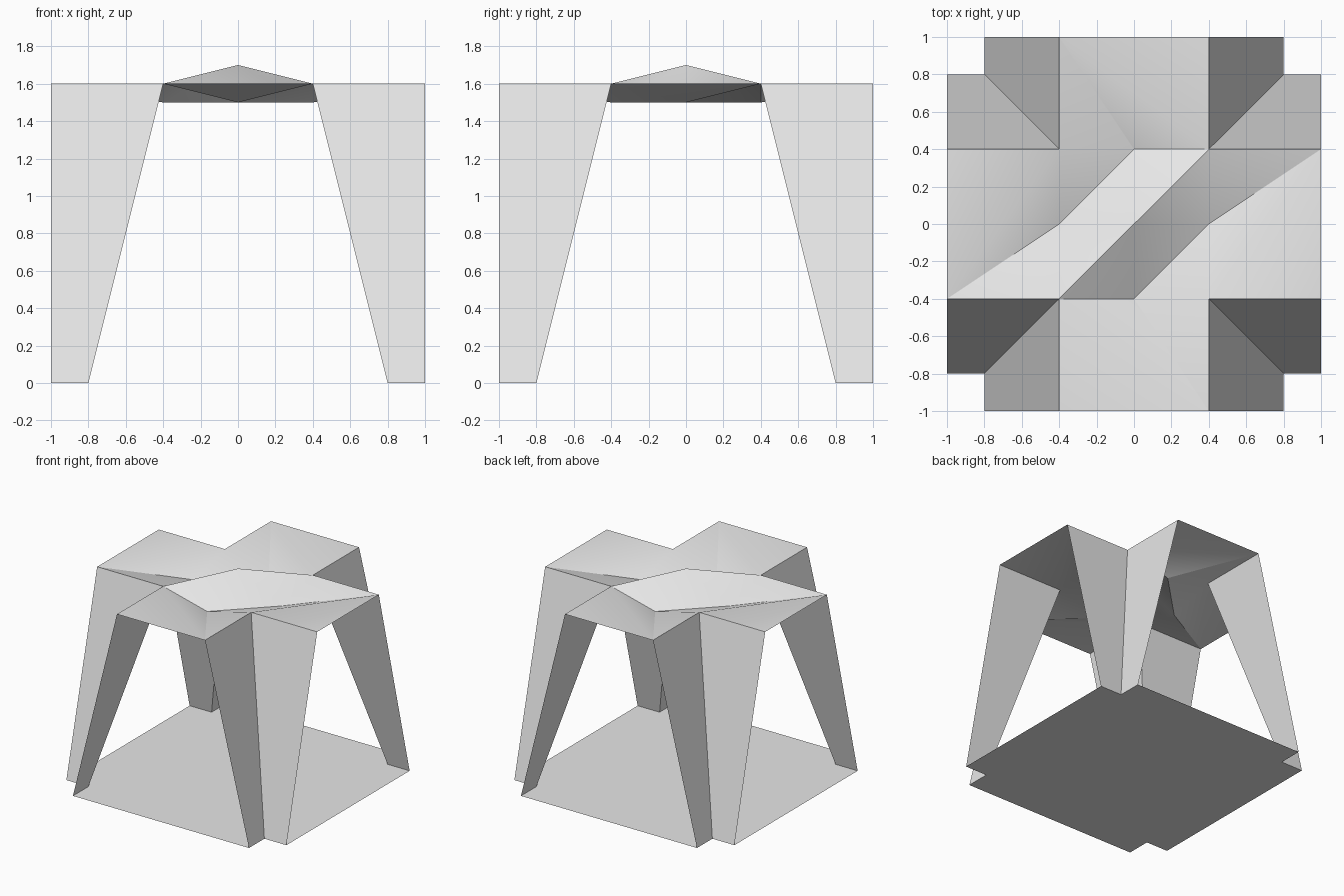
import bpy
import bmesh
import math
from mathutils import Matrix, Vector

if "Cube" in bpy.data.objects:
    bpy.data.objects.remove(bpy.data.objects["Cube"])

grey = bpy.data.materials.new("plain grey")
grey.diffuse_color = (0.8, 0.8, 0.8, 1.0)
grey.use_nodes = True
grey.node_tree.nodes["Principled BSDF"].inputs["Base Color"].default_value = grey.diffuse_color

H = 1.6            # height of the folded top
LOW, HIGH = 1.5, 1.7  # valley and ridge heights


def spin(faces, count):
    """Repeat faces around the z axis."""
    out = []
    for i in range(count):
        rot = Matrix.Rotation(math.tau * i / count, 3, 'Z')
        out += [[rot @ Vector(p) for p in f] for f in faces]
    return out


def make(name, faces, outward_z=None):
    """Weld polygons into one sheet object."""
    bm = bmesh.new()
    for f in faces:
        bm.faces.new([bm.verts.new(p) for p in f])
    bmesh.ops.remove_doubles(bm, verts=bm.verts, dist=1e-4)
    bm.normal_update()
    for f in bm.faces:
        if f.normal.z * outward_z < 0:
            f.normal_flip()
    mesh = bpy.data.meshes.new(name)
    bm.to_mesh(mesh)
    bm.free()
    mesh.materials.append(grey)
    obj = bpy.data.objects.new(name, mesh)
    bpy.context.collection.objects.link(obj)
    bpy.ops.object.select_all(action='DESELECT')
    obj.select_set(True)
    bpy.context.view_layer.objects.active = obj
    bpy.ops.object.shade_smooth_by_angle(angle=math.radians(30))
    return obj


# Base: square sheet with notched corners
corner = [(1, 0.8, 0), (0.8, 0.8, 0), (0.8, 1, 0)]
make("base", [[p for c in spin([corner], 4) for p in c]], -1)

# Legs: two tapered walls meeting at each inward corner
wall_a = [(0.8, 0.8, 0), (1, 0.8, 0), (1, 0.4, H), (0.4, 0.4, H)]
wall_b = [(y, x, z) for x, y, z in wall_a]
for i, label in enumerate(("back_right", "back_left", "front_left", "front_right")):
    walls = spin([wall_a, wall_b], 4)[2 * i:2 * i + 2]
    make(label + "_leg", walls, 1)

# Top arms: flat outer end with a valley running to one end corner
tip, end = (1, 0.4, H), (1, -0.4, H)
inner_a, inner_b, mid = (0.4, -0.4, H), (0.4, 0.4, H), (0.4, 0, LOW)
arms = spin([[tip, mid, inner_a], [tip, inner_b, mid], [tip, inner_a, end]], 4)

# Top centre: diagonal ridge between two diagonal valleys
peak, front_mid = (0, 0, HIGH), (0, -0.4, LOW)
centre = spin([
    [(-0.4, -0.4, H), front_mid, peak],
    [peak, front_mid, mid],
    [peak, mid, inner_b],
    [front_mid, inner_a, mid],
], 2)
make("folded_top", arms + centre, 1)
